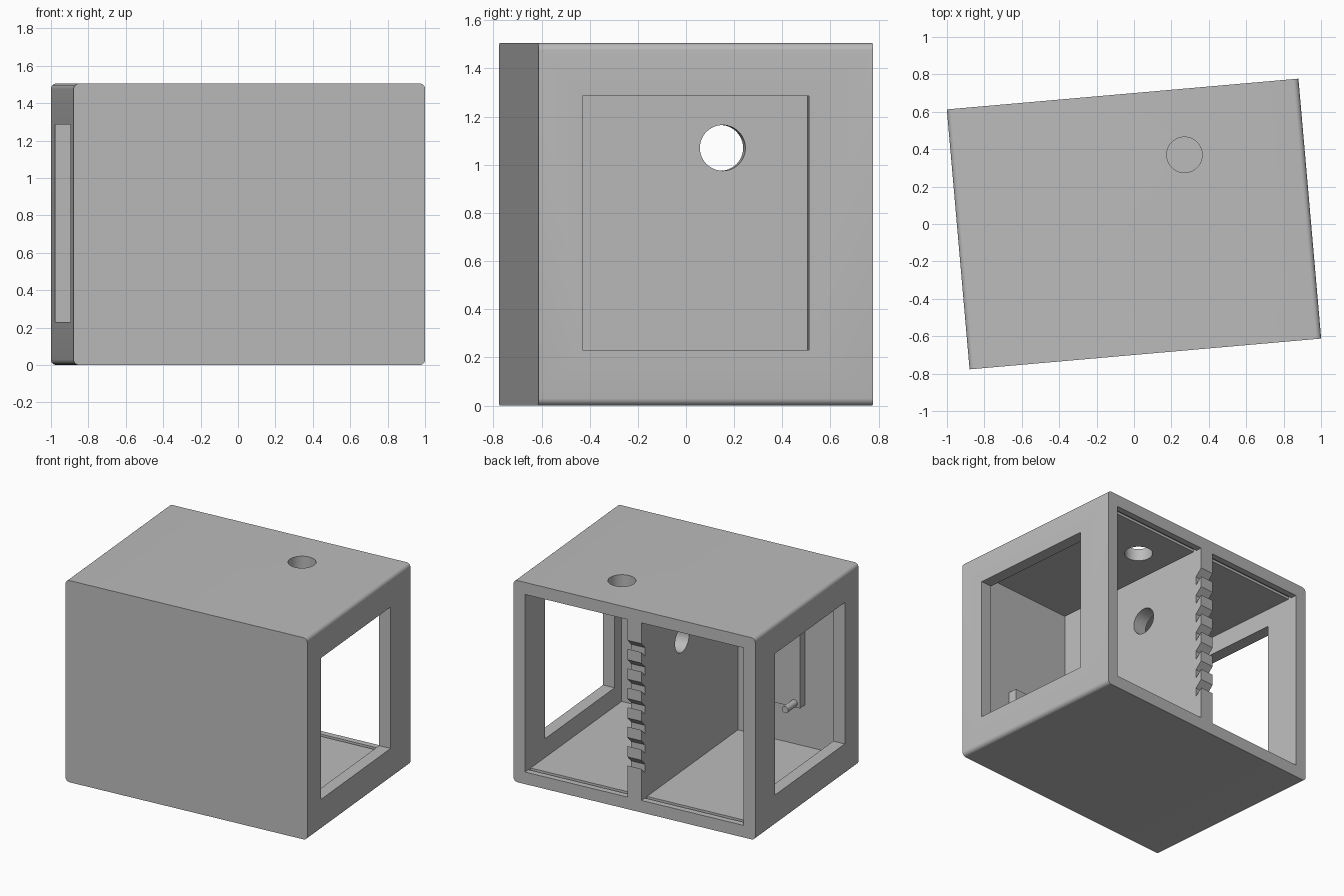
import bpy, bmesh, math
from mathutils import Matrix, Vector

if "Cube" in bpy.data.objects:
    bpy.data.objects.remove(bpy.data.objects["Cube"])

W, D, H = 0.9435, 0.6975, 1.505   # half width, half depth, height
T = 0.09                          # wall thickness
HALF_DIV = 0.055                  # half divider thickness
TURN = math.radians(5)

grey = bpy.data.materials.new("light_grey")
grey.use_nodes = True
colour = (0.5, 0.5, 0.5, 1)
grey.diffuse_color = colour
grey.node_tree.nodes["Principled BSDF"].inputs["Base Color"].default_value = colour


def finish(name, bm):
    bmesh.ops.recalc_face_normals(bm, faces=bm.faces)
    mesh = bpy.data.meshes.new(name)
    bm.to_mesh(mesh)
    bm.free()
    mesh.materials.append(grey)
    ob = bpy.data.objects.new(name, mesh)
    bpy.context.collection.objects.link(ob)
    return ob


def box(name, lo, hi, round_edges=0):
    bm = bmesh.new()
    lo, hi = Vector(lo), Vector(hi)
    size = hi - lo
    bmesh.ops.create_cube(bm, size=1, matrix=Matrix.Translation((lo + hi) / 2) @ Matrix.Diagonal((*size, 1)))
    if round_edges:
        along = [e for e in bm.edges if abs(e.verts[0].co.y - e.verts[1].co.y) > 0.1]
        bmesh.ops.bevel(bm, geom=along, offset=round_edges, segments=6, profile=0.5, affect='EDGES')
    return finish(name, bm)


def cylinder(name, centre, radius, length, axis):
    turn = {'X': Matrix.Rotation(math.pi / 2, 4, 'Y'), 'Y': Matrix.Rotation(math.pi / 2, 4, 'X'), 'Z': Matrix()}[axis]
    bm = bmesh.new()
    bmesh.ops.create_cone(bm, cap_ends=True, segments=48, radius1=radius, radius2=radius,
                          depth=length, matrix=Matrix.Translation(centre) @ turn)
    return finish(name, bm)


def prism(name, profile, x0, x1):
    bm = bmesh.new()
    face = bm.faces.new([bm.verts.new((x0, y, z)) for y, z in profile])
    out = bmesh.ops.extrude_face_region(bm, geom=[face])
    bmesh.ops.translate(bm, vec=(x1 - x0, 0, 0), verts=[v for v in out["geom"] if isinstance(v, bmesh.types.BMVert)])
    return finish(name, bm)


def cut(target, cutters):
    for c in cutters:
        c.hide_render = True
        mod = target.modifiers.new("cut", 'BOOLEAN')
        mod.operation, mod.solver, mod.object = 'DIFFERENCE', 'EXACT', c
    bpy.context.view_layer.update()
    mesh = bpy.data.meshes.new_from_object(target.evaluated_get(bpy.context.evaluated_depsgraph_get()))
    target.modifiers.clear()
    target.data = mesh
    for c in cutters:
        bpy.data.objects.remove(c)


# Rounded case, opened at the back into two compartments
case = box("cabinet_case", (-W, -D, 0), (W, D, H), 0.03)
cutters = []
for x0, x1 in ((-W + T, -HALF_DIV), (HALF_DIV, W - T)):
    cutters.append(box("compartment", (x0, -D + T, T), (x1, D + 0.1, H - T)))
    # Panel groove in floor and ceiling behind the back lip
    cutters.append(box("groove", (x0, D - 0.075, T - 0.02), (x1, D - 0.045, H - T + 0.02)))
# Side windows
for x in (-W, W):
    cutters.append(box("window", (x - 0.15, -0.514, 0.23), (x + 0.15, 0.43, 1.285)))
# Round holes in the roof and the divider
cutters.append(cylinder("roof_hole", (0.301, 0.345, H), 0.095, 0.4, 'Z'))
cutters.append(cylinder("divider_hole", (0, 0.148, 1.07), 0.095, 0.3, 'X'))
# Slanted slots down the back edge of the divider
for i in range(7):
    z = 1.195 - 0.145 * i
    profile = [(D + 0.02, z + 0.02), (D + 0.02, z + 0.085), (D - 0.05, z + 0.015), (D - 0.05, z - 0.05)]
    cutters.append(prism("slot", profile, -0.1, 0.1))
cut(case, cutters)

# Fittings on the inner front wall
inner = -D + T - 0.005
parts = [
    case,
    box("wall_bottle", (-0.58, inner, 0.4), (-0.32, inner + 0.075, 1.1)),
    cylinder("bottle_spout", (-0.535, inner + 0.12, 0.43), 0.025, 0.16, 'Y'),
    box("feed_tray", (0.32, inner, T - 0.005), (0.59, inner + 0.075, 0.6)),
]

for ob in parts:
    ob.rotation_euler.z = TURN
    bpy.ops.object.select_all(action='DESELECT')
    ob.select_set(True)
    bpy.context.view_layer.objects.active = ob
    bpy.ops.object.shade_smooth_by_angle(angle=math.radians(30))
